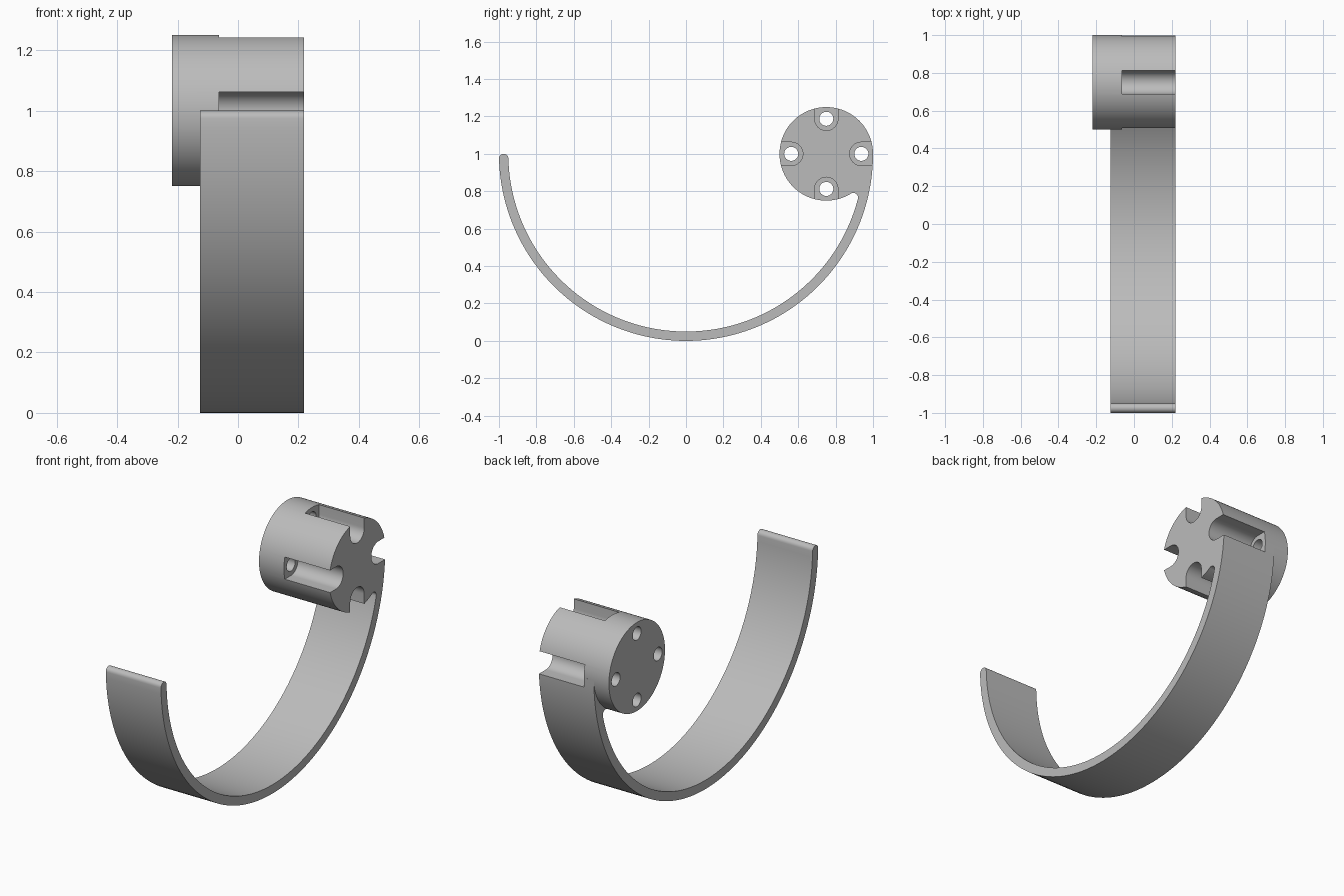
import bpy
import bmesh
from math import sin, cos, pi, radians, atan2, sqrt
from mathutils import Matrix

cube = bpy.data.objects.get("Cube")
if cube:
    bpy.data.objects.remove(cube, do_unlink=True)

grey = bpy.data.materials.new("plain grey")
grey.use_nodes = True
grey.diffuse_color = (0.5, 0.5, 0.5, 1)
grey.node_tree.nodes["Principled BSDF"].inputs["Base Color"].default_value = grey.diffuse_color

HALF = 0.219            # half of the overall width
HUB_Y, HUB_Z, HUB_R = 0.75, 1.0, 0.25
SLOT_X, BAND_X = -0.0635, -0.125


def arc(cy, cz, r, start, end, steps):
    angles = [start + (end - start) * i / steps for i in range(steps + 1)]
    return [(cy + r * cos(a), cz + r * sin(a)) for a in angles]


def extrude(name, outline, x0, x1):
    """Solid from a y-z outline, stretched along x."""
    bm = bmesh.new()
    face = bm.faces.new([bm.verts.new((x0, y, z)) for y, z in outline])
    new = bmesh.ops.extrude_face_region(bm, geom=[face])["geom"]
    bmesh.ops.translate(bm, vec=(x1 - x0, 0, 0),
                        verts=[v for v in new if isinstance(v, bmesh.types.BMVert)])
    bmesh.ops.recalc_face_normals(bm, faces=bm.faces)
    mesh = bpy.data.meshes.new(name)
    bm.to_mesh(mesh)
    bm.free()
    mesh.materials.append(grey)
    obj = bpy.data.objects.new(name, mesh)
    bpy.context.collection.objects.link(obj)
    return obj


def combine(target, other, operation):
    mod = target.modifiers.new(other.name, 'BOOLEAN')
    mod.object, mod.operation, mod.solver = other, operation, 'EXACT'
    bpy.context.view_layer.objects.active = target
    bpy.ops.object.modifier_apply(modifier=mod.name)
    bpy.data.objects.remove(other, do_unlink=True)


# Round hub
hook = extrude("hook", arc(HUB_Y, HUB_Z, HUB_R, 0, 2 * pi * 95 / 96, 95), -HALF, HALF)

# Fillet circle touching the hub and the inside of the band
outer, inner, r = 1.0, 0.95, 0.025
hub_d, band_d = HUB_R + r, inner - r
fy = (band_d ** 2 - hub_d ** 2 + HUB_Y ** 2) / (2 * HUB_Y)
fz = HUB_Z - sqrt(band_d ** 2 - fy ** 2)
to_band = atan2(fz - HUB_Z, fy)
to_hub = atan2(HUB_Z - fz, HUB_Y - fy)

# Curved band with a rounded tip
tip = -pi + 0.0256
outline = arc(0, 1, outer, radians(-0.5), tip, 90)
outline += arc(-0.975 * cos(0.0256), 1 - 0.025, r, pi, 0, 12)[1:-1]
outline += arc(0, 1, inner, tip, to_band, 80)
outline += arc(fy, fz, r, to_band, to_hub, 10)[1:]
outline += [(0.85, 0.85), (0.9, 0.99)]
band = extrude("band", outline, BAND_X, HALF)
combine(hook, band, 'UNION')

# Four open slots, each with a bolt hole behind it
for i in range(4):
    turn = Matrix.Rotation(i * pi / 2, 2)

    def placed(points):
        return [(HUB_Y + y * turn[0][0] + z * turn[0][1],
                 HUB_Z + y * turn[1][0] + z * turn[1][1]) for y, z in points]

    slot = arc(0.1875, 0, 0.0625, pi / 2, 3 * pi / 2, 20) + [(0.3, -0.0625), (0.3, 0.0625)]
    combine(hook, extrude("slot_cutter", placed(slot), SLOT_X, HALF + 0.1), 'DIFFERENCE')
    hole = arc(0.1875, 0, 0.0375, 0, 2 * pi * 31 / 32, 31)
    combine(hook, extrude("hole_cutter", placed(hole), -HALF - 0.1, SLOT_X + 0.05), 'DIFFERENCE')

bpy.ops.object.select_all(action='DESELECT')
hook.select_set(True)
bpy.context.view_layer.objects.active = hook
bpy.ops.object.shade_smooth_by_angle(angle=radians(30))
